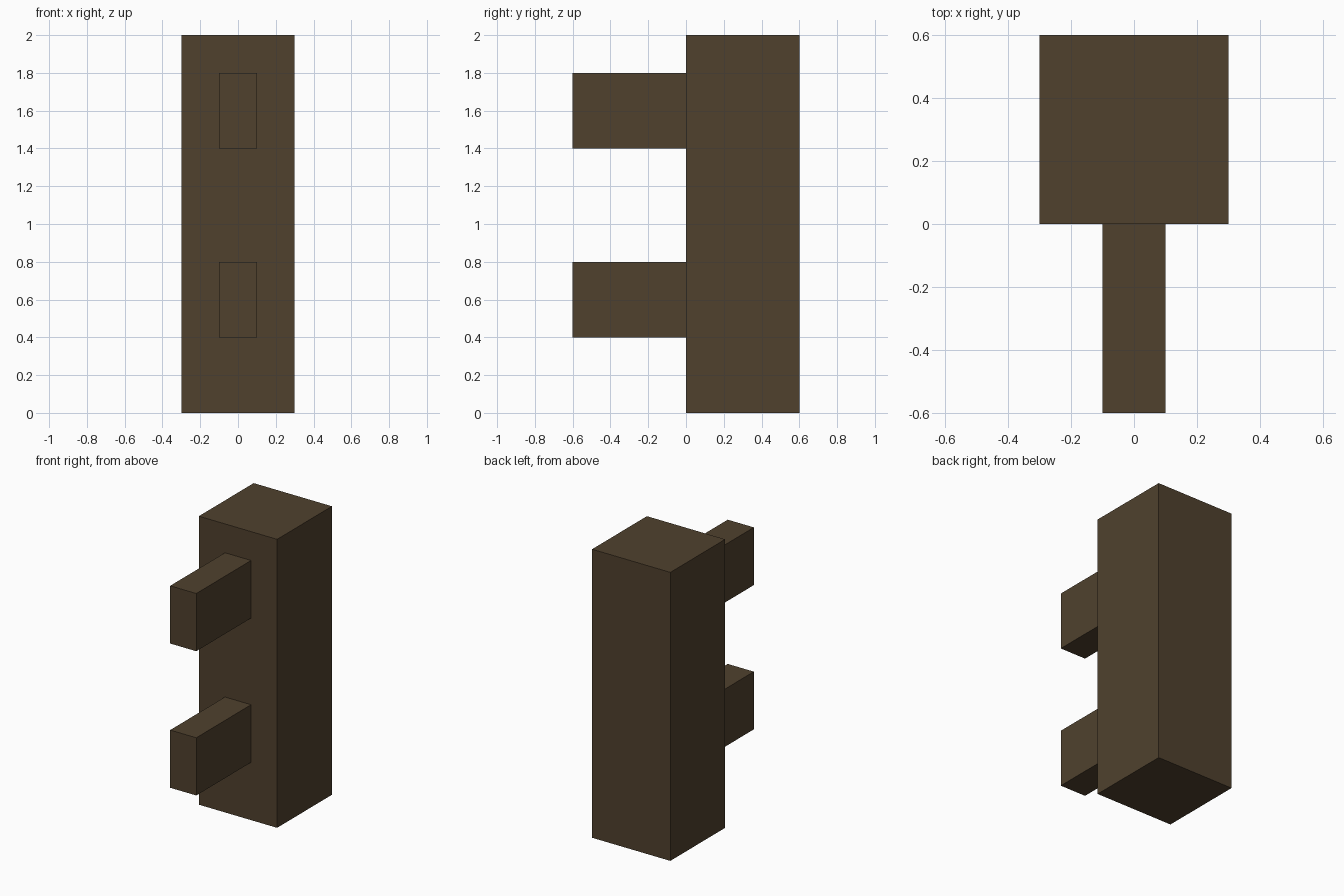
import bpy

if "Cube" in bpy.data.objects:
    bpy.data.objects.remove(bpy.data.objects["Cube"])

wood = bpy.data.materials.new("dark_brown_wood")
wood.diffuse_color = (0.08, 0.053, 0.027, 1)
wood.use_nodes = True
wood.node_tree.nodes["Principled BSDF"].inputs["Base Color"].default_value = wood.diffuse_color


def box(name, lo, hi):
    """Axis-aligned box between two corners."""
    bpy.ops.mesh.primitive_cube_add(size=1)
    ob = bpy.context.object
    ob.name = name
    for v in ob.data.vertices:
        v.co = [(h if c > 0 else l) for c, l, h in zip(v.co, lo, hi)]
    ob.data.materials.append(wood)
    return ob


# Upright post
box("post", (-0.3, 0, 0), (0.3, 0.6, 2))

# Two rails projecting from the front of the post
for name, z in (("lower_rail", 0.4), ("upper_rail", 1.4)):
    box(name, (-0.1, -0.6, z), (0.1, 0, z + 0.4))
